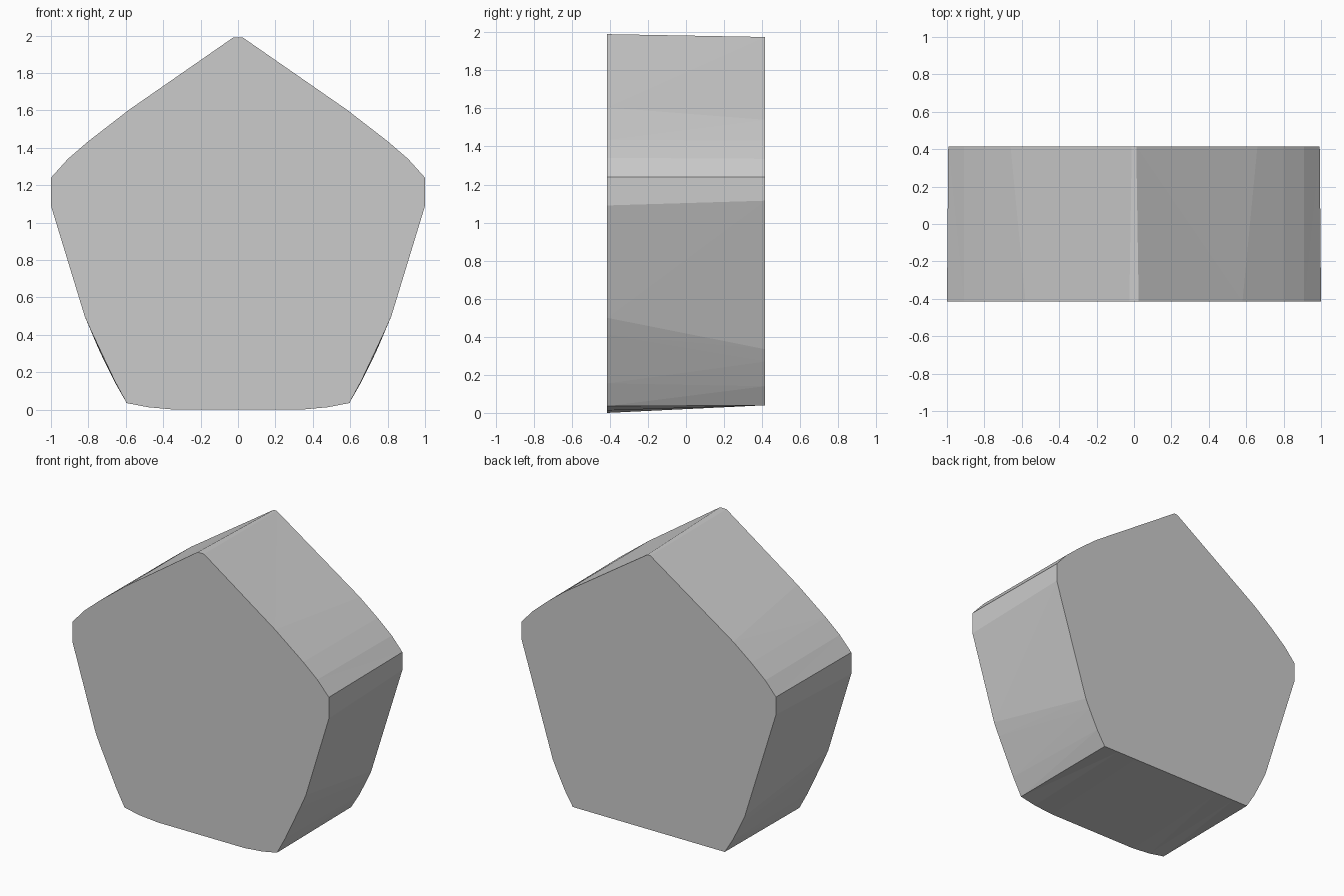
import bpy, bmesh

if "Cube" in bpy.data.objects:
    bpy.data.objects.remove(bpy.data.objects["Cube"])

# Right half of the front and back outlines (x, z), from the tip down to the base
FRONT = [(0.025, 1.99), (0.58, 1.605), (0.80, 1.435), (0.91, 1.34), (1.0, 1.24),
         (1.0, 1.09), (0.82, 0.50), (0.78, 0.41), (0.66, 0.155), (0.595, 0.035),
         (0.48, 0.013), (0.34, 0.0)]
BACK = [(0.012, 1.975), (0.66, 1.54), (0.80, 1.43), (0.91, 1.335), (0.993, 1.24),
        (0.993, 1.115), (0.75, 0.335), (0.72, 0.27), (0.655, 0.14), (0.593, 0.04),
        (0.48, 0.04), (0.34, 0.04)]
HALF_DEPTH = 0.415


def ring(bm, half, y):
    """Mirror a half outline into a closed loop of vertices."""
    pts = half + [(-x, z) for x, z in reversed(half)]
    return [bm.verts.new((x, y, z)) for x, z in pts]


# Rounded pentagonal block
bm = bmesh.new()
front = ring(bm, FRONT, -HALF_DEPTH)
back = ring(bm, BACK, HALF_DEPTH)
n = len(front)
bm.faces.new(front)
bm.faces.new(back[::-1])
sides = [bm.faces.new((front[i], front[(i + 1) % n], back[(i + 1) % n], back[i]))
         for i in range(n)]
bmesh.ops.triangulate(bm, faces=sides)
bmesh.ops.recalc_face_normals(bm, faces=bm.faces[:])

mesh = bpy.data.meshes.new("pentagon_block")
bm.to_mesh(mesh)
bm.free()
block = bpy.data.objects.new("pentagon_block", mesh)
bpy.context.collection.objects.link(block)
